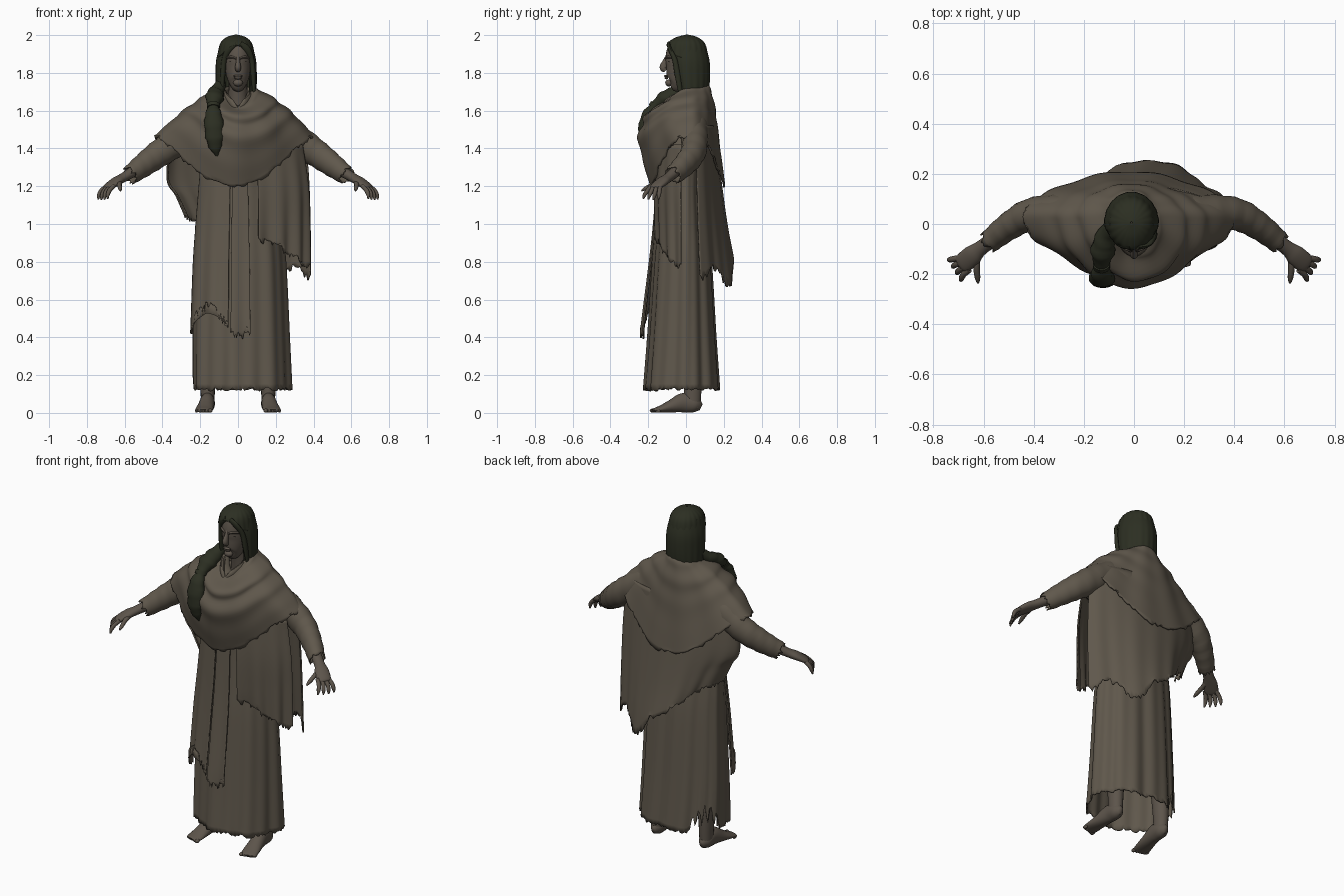
import bpy, bmesh, math, random
from math import sin, cos, pi, radians, exp
from mathutils import Vector

random.seed(4)
cube = bpy.data.objects.get("Cube")
if cube:
    bpy.data.objects.remove(cube)
made = []


def material(name, rgb):
    m = bpy.data.materials.new(name)
    m.use_nodes = True
    m.diffuse_color = (*rgb, 1)
    for node in m.node_tree.nodes:
        if node.type == "BSDF_PRINCIPLED":
            node.inputs["Base Color"].default_value = (*rgb, 1)
            node.inputs["Roughness"].default_value = 0.9
    return m


CLOTH = material("brown cloth", (0.116, 0.097, 0.072))
SKIN = material("brown skin", (0.108, 0.089, 0.070))
HAIR = material("dark hair", (0.025, 0.028, 0.016))


def spline(rows, steps):
    """Smoothly interpolate a list of equal-length tuples."""
    out = []
    last = len(rows) - 1
    for k in range(last):
        p0, p1, p2, p3 = (rows[min(max(k + d, 0), last)] for d in (-1, 0, 1, 2))
        for s in range(steps):
            t = s / steps
            out.append([b + 0.5 * t * (c - a + t * (2 * a - 5 * b + 4 * c - d + t * (3 * (b - c) + d - a)))
                        for a, b, c, d in zip(p0, p1, p2, p3)])
    out.append(list(rows[-1]))
    return out


def grid_object(name, grid, mat, closed, caps=False, thick=0):
    """Skin a grid of points, row by row."""
    bm = bmesh.new()
    rows = [[bm.verts.new(p) for p in row] for row in grid]
    n = len(rows[0])
    for r0, r1 in zip(rows, rows[1:]):
        for i in range(n if closed else n - 1):
            j = (i + 1) % n
            bm.faces.new((r0[i], r0[j], r1[j], r1[i]))
    if caps:
        bm.faces.new(rows[0])
        bm.faces.new(rows[-1])
    bmesh.ops.recalc_face_normals(bm, faces=bm.faces)
    mesh = bpy.data.meshes.new(name)
    bm.to_mesh(mesh)
    bm.free()
    mesh.materials.append(mat)
    ob = bpy.data.objects.new(name, mesh)
    bpy.context.scene.collection.objects.link(ob)
    if thick:
        mod = ob.modifiers.new("thickness", "SOLIDIFY")
        mod.thickness = thick
        mod.offset = 0
    made.append(ob)


def ring(cx, cy, rx, front, back, z, zfront=None, zback=None, tilt=0):
    return (cx, cy, rx, front, back, z, z if zfront is None else zfront, z if zback is None else zback, tilt)


def drape(name, rings, mat, start=0, end=360, cols=110, steps=6, fold=None, rag=0, tear=None, thick=0.008):
    """Cloth or hair hung around the body, with folds and a torn hem."""
    rows = spline(rings, steps)
    closed = end - start == 360
    grid = []
    for j, (cx, cy, rx, front, back, z, zf, zb, tilt) in enumerate(rows):
        v = j / (len(rows) - 1)
        row = []
        for i in range(cols):
            a = radians(start + (end - start) * i / (cols if closed else cols - 1))
            c, s = cos(a), sin(a)
            f = fold(a, v) if fold else 0
            ry, zmid = (back, zb) if s > 0 else (front, zf)
            h = z + (zmid - z) * abs(s) ** 2.8 + tilt * c
            if tear:
                h += tear(a) * v ** 5
            if rag and j == len(rows) - 1:
                h += rag * (random.uniform(-1, 1) + 0.5 * sin(a * 17))
            row.append((cx + (rx + f) * c, cy + (ry + f) * s, h))
        grid.append(row)
    grid_object(name, grid, mat, closed, thick=thick)


def tube(name, path, mat, ref=(0, 0, 1), side=1, sides=18, steps=4, rag=0, ripple=0):
    """Round limb along points of (x, y, z, width, height)."""
    rows = [[side * r[0], *r[1:]] for r in spline(path, steps)]
    pts = [Vector(r[:3]) for r in rows]
    grid = []
    for j, r in enumerate(rows):
        t = (pts[min(j + 1, len(pts) - 1)] - pts[max(j - 1, 0)]).normalized()
        u = t.cross(Vector(ref)).normalized()
        w = u.cross(t)
        row = []
        for i in range(sides):
            a = 2 * pi * i / sides
            k = 1 + ripple * sin(j * 1.9 + 2 * sin(a))
            p = pts[j] + u * (cos(a) * r[3] * k) + w * (sin(a) * r[4] * k)
            if rag and j == len(rows) - 1:
                p += t * random.uniform(-rag, rag)
            row.append(p)
        grid.append(row)
    grid_object(name, grid, mat, True, caps=not rag, thick=0.006 if rag else 0)


def blob(name, centre, size, mat):
    """Small ellipsoid."""
    x, y, z = centre
    arc = [(sin(pi * k / 8) + 0.01, -cos(pi * k / 8)) for k in range(9)]
    tube(name, [(x, y, z + size[2] * h, size[0] * r, size[1] * r) for r, h in arc],
         mat, ref=(0, 1, 0), sides=12, steps=1)


UPRIGHT = (0, 1, 0)

# Long robe, torn open at the back right of the hem
drape("robe", [ring(0, .02, .11, .09, .07, 1.62), ring(0, 0, .175, .14, .10, 1.4),
               ring(0, 0, .195, .138, .085, 1.2), ring(0, 0, .222, .15, .105, 1.0),
               ring(.008, 0, .236, .168, .13, .8), ring(.013, 0, .25, .194, .155, .4),
               ring(.02, 0, .256, .215, .175, .125)], CLOTH, cols=150, rag=.008,
      fold=lambda a, v: v * (.008 * sin(7 * a + 1) + .005 * sin(15 * a + 3 * v)),
      tear=lambda a: .17 * max(0, 1 - ((a - 2.6) / .5) ** 2) * (.65 + .35 * sin(a * 40)))

# Torn front panels over the robe
panel = [ring(0, 0, .21, .15, .1, 1.28), ring(0, 0, .236, .17, .1, 1.0), ring(0, 0, .253, .19, .1, .8),
         ring(0, 0, .266, .224, .1, .52), ring(0, 0, .272, .234, .1, .42)]


def panel_fold(a, v):
    return .008 * v * sin(14 * a)


drape("front_panel_right", panel, CLOTH, 199, 259, cols=34, fold=panel_fold, rag=.025,
      tear=lambda a: .15 * max(0, sin(3.2 * (a - 3.6))))
drape("front_panel_left", panel, CLOTH, 262, 284, cols=18, fold=panel_fold, rag=.03)

# Back mantle with a pointed tail, hanging lower on the left
drape("back_mantle", [ring(0, .03, .345, .1, .12, 1.52), ring(.0, .03, .375, .1, .15, 1.27, tilt=.02),
                      ring(.03, .03, .355, .1, .188, 1.08, 1.0, 1.0, -.07),
                      ring(.055, .035, .33, .1, .22, .88, .9, .81, -.16)], CLOTH, 10, 186,
      cols=80, rag=.016, fold=lambda a, v: v * (.006 * sin(7 * a) + .003 * sin(17 * a) - .032 * sin(2 * a) ** 2),
      tear=lambda a: -.1 * exp(-((a - 1.2) / .22) ** 2) + .05 * exp(-((a - .6) / .15) ** 2))

# Front flap under the left arm
drape("left_flap", [ring(0, .02, .35, .18, .1, 1.42), ring(0, .02, .38, .19, .1, 1.2),
                    ring(0, .02, .385, .185, .1, 1.0), ring(0, .02, .385, .18, .1, .77, .95)],
      CLOTH, 286, 346, cols=44, rag=.018, fold=lambda a, v: .010 * v * sin(18 * a))


# Shawl with swagged folds
def swag(a, v):
    weight = sin(pi * min(v * 1.1, 1)) * (.6 - .4 * sin(a))
    return (.014 * weight * sin(v * 30 + 1.6 * sin(a * 2 + .6)) + .004 * v * sin(11 * a)
            - .014 * v * sin(2 * a) ** 2)


drape("shawl", [ring(0, .03, .07, .075, .06, 1.67, 1.6, 1.69), ring(0, .03, .088, .11, .088, 1.715, 1.625, 1.73),
                ring(-.005, .02, .21, .225, .13, 1.65, 1.57, 1.62),
                ring(-.01, .02, .315, .262, .152, 1.565, 1.43, 1.45),
                ring(-.02, .02, .42, .20, .185, 1.46, 1.20, 1.20)], CLOTH,
      steps=10, cols=140, fold=swag, rag=.010, thick=.01)

# Collar, arms, hands, legs and feet
for side, label in ((1, "left"), (-1, "right")):
    tube("collar_" + label, [(.07, .04, 1.69, .012, .02), (.065, -.04, 1.675, .012, .022),
                             (.035, -.1, 1.64, .012, .02), (.003, -.125, 1.60, .008, .012)],
         CLOTH, side=side, sides=10)
    tube("sleeve_" + label, [(.14, .03, 1.55, .08, .085), (.29, .045, 1.46, .07, .08),
                             (.41, .038, 1.378, .062, .07), (.5, -.01, 1.312, .052, .06),
                             (.572, -.067, 1.258, .043, .048)], CLOTH, side=side, steps=6,
         sides=28, rag=.014, ripple=.03)
    tube("hand_" + label, [(.47, .005, 1.33, .038, .038), (.6, -.088, 1.25, .029, .025),
                           (.645, -.125, 1.225, .040, .023), (.685, -.16, 1.197, .038, .016),
                           (.695, -.168, 1.19, .02, .008)], SKIN, side=side)
    for i in range(4):
        f = i / 3
        drop = .012 * abs(f - .4)
        tube(f"finger_{label}_{i + 1}",
             [(.69 - .033 * f, -.135 - .048 * f, 1.203, .012, .012),
              (.722 - .042 * f, -.14 - .062 * f, 1.178, .012, .012),
              (.736 - .047 * f, -.143 - .076 * f, 1.148 + drop, .0105, .0105),
              (.74 - .05 * f, -.145 - .082 * f, 1.126 + drop, .004, .004)], SKIN, side=side, sides=8)
    tube("thumb_" + label, [(.625, -.125, 1.225, .014, .013), (.628, -.175, 1.208, .013, .012),
                            (.624, -.215, 1.188, .011, .010), (.622, -.236, 1.176, .004, .004)],
         SKIN, side=side, sides=8)
    tube("leg_" + label, [(.15, .02, .7, .07, .07), (.155, .03, .4, .055, .06), (.16, .035, .16, .04, .049),
                          (.16, .035, .03, .035, .042)], SKIN, ref=UPRIGHT, side=side)
    tube("foot_" + label, [(.16, .08, .03, .012, .018), (.16, .05, .042, .036, .041), (.162, -.01, .054, .039, .053),
                           (.17, -.075, .036, .043, .035), (.178, -.13, .021, .047, .020),
                           (.183, -.168, .013, .044, .012), (.184, -.174, .011, .03, .008)], SKIN, side=side)
    for i in range(5):
        blob(f"toe_{label}_{i + 1}", (side * (.147 + .018 * i), -.176 + .007 * i, .012),
             (.012 - .001 * i, .016, .011), SKIN)

# Neck, head and face
tube("neck", [(0, .04, 1.56, .07, .06), (0, .025, 1.66, .052, .052), (0, .01, 1.78, .05, .055)],
     SKIN, ref=UPRIGHT)
tube("head", [(0, -.08, 1.728, .018, .022), (0, -.058, 1.742, .042, .054), (0, -.035, 1.78, .06, .076),
              (0, -.018, 1.83, .07, .09), (0, -.013, 1.89, .071, .094), (0, 0, 1.95, .06, .08),
              (0, .01, 1.98, .02, .03)], SKIN, ref=UPRIGHT, sides=28)
tube("nose", [(0, -.094, 1.89, .010, .012), (0, -.108, 1.86, .011, .016), (0, -.120, 1.828, .016, .020),
              (0, -.108, 1.812, .013, .012)], SKIN, ref=UPRIGHT, sides=12)
blob("upper_lip", (0, -.106, 1.783), (.024, .010, .007), SKIN)
blob("lower_lip", (0, -.104, 1.773), (.020, .010, .007), SKIN)
blob("chin", (0, -.090, 1.747), (.026, .020, .019), SKIN)


# Long hair: crown, curtain behind the face, and locks framing it
def strands(a, v):
    return .0015 * v * sin(19 * a)


drape("hair_crown", [ring(-.01, .005, .003, .003, .003, 2.0), ring(-.01, .005, .05, .055, .055, 1.986),
                     ring(-.01, .005, .082, .095, .095, 1.952, 1.962, 1.95),
                     ring(-.01, .005, .097, .106, .112, 1.88, 1.945, 1.87)], HAIR, fold=strands, thick=.006)
drape("hair_curtain", [ring(-.01, .005, .08, .09, .09, 1.95), ring(-.01, .005, .1, .085, .114, 1.87),
                       ring(-.01, .005, .104, .07, .118, 1.79), ring(-.01, .01, .102, .06, .106, 1.71),
                       ring(-.012, .01, .096, .05, .09, 1.67)], HAIR, -46, 226, fold=strands, rag=.008, thick=.01)
for side, label in ((1, "left"), (-1, "right")):
    tube("brow_" + label, [(.006, -.102, 1.874, .009, .007), (.032, -.095, 1.884, .010, .008),
                           (.058, -.068, 1.88, .009, .007)], SKIN, side=side, sides=8)
    blob("eyelid_" + label, (side * .032, -.086, 1.861), (.014, .010, .006), SKIN)
    tube("face_lock_" + label, [(.012, -.092, 1.955, .014, .010), (.048, -.085, 1.925, .018, .010),
                                (.072, -.06, 1.87, .014, .014), (.080, -.045, 1.79, .013, .016),
                                (.084, -.03, 1.70, .008, .012)], HAIR, ref=UPRIGHT, side=side, sides=10)

# Tied lock falling over the right shoulder
tube("hair_lock", [(-.085, .01, 1.75, .025, .025), (-.115, -.055, 1.695, .042, .035),
                   (-.125, -.115, 1.665, .048, .038), (-.13, -.165, 1.625, .028, .024),
                   (-.13, -.205, 1.57, .046, .032), (-.125, -.225, 1.48, .05, .03),
                   (-.12, -.222, 1.41, .034, .022), (-.11, -.21, 1.36, .005, .005)],
     HAIR, ref=UPRIGHT, ripple=.08)
tube("hair_tie", [(-.13, -.160, 1.634, .034, .030), (-.13, -.172, 1.616, .034, .030)], HAIR, ref=UPRIGHT)

# Smooth shading
bpy.ops.object.select_all(action="DESELECT")
for ob in made:
    ob.select_set(True)
bpy.context.view_layer.objects.active = made[0]
bpy.ops.object.shade_smooth_by_angle(angle=radians(50))
